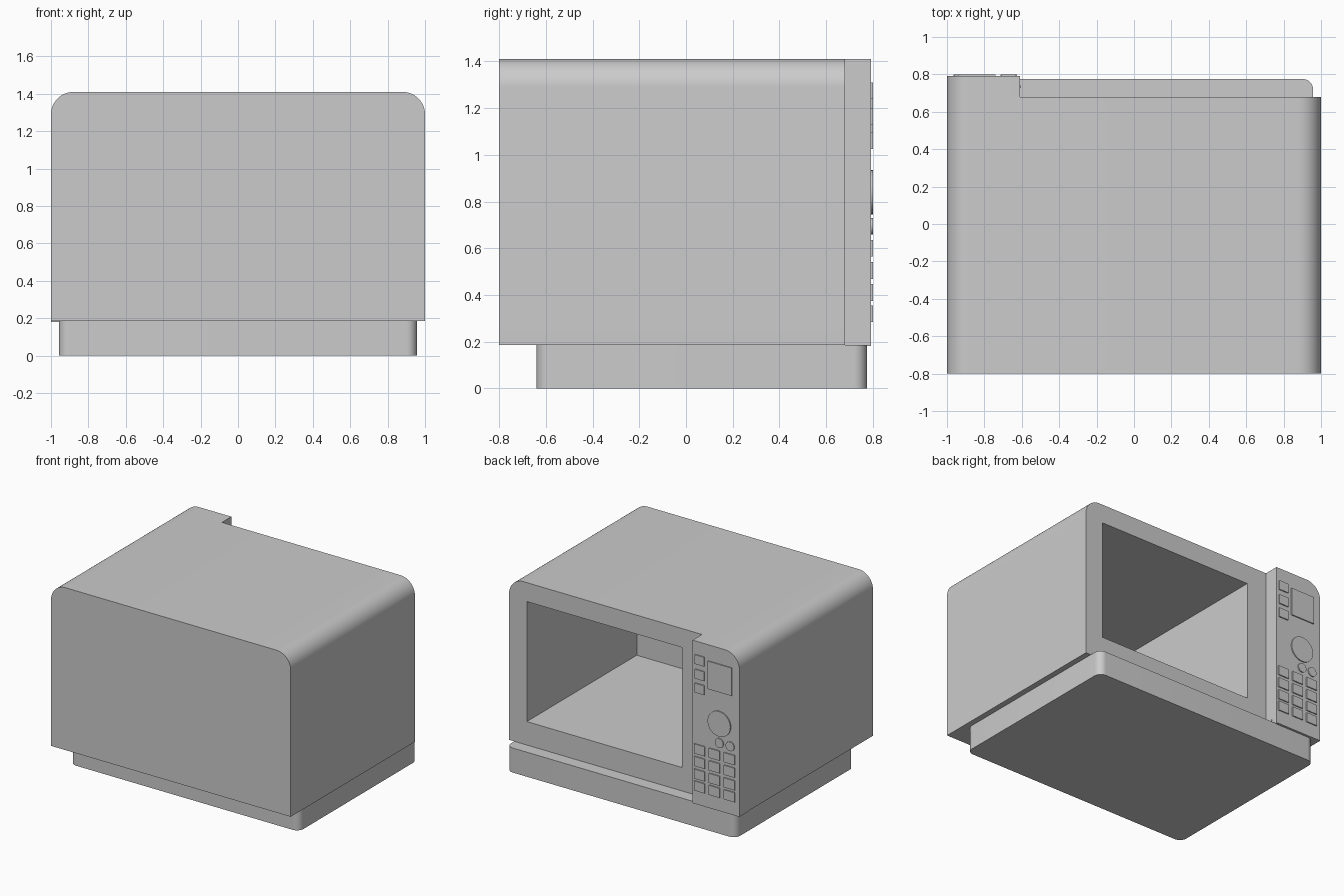
import bpy, bmesh, math
from mathutils import Matrix, Vector

if "Cube" in bpy.data.objects:
    bpy.data.objects.remove(bpy.data.objects["Cube"], do_unlink=True)

grey = bpy.data.materials.new("light_grey")
grey.use_nodes = True
grey.diffuse_color = (0.6, 0.6, 0.6, 1)
grey.node_tree.nodes["Principled BSDF"].inputs["Base Color"].default_value = (0.6, 0.6, 0.6, 1)


def finish(name, bm, smooth=True):
    mesh = bpy.data.meshes.new(name)
    bm.to_mesh(mesh)
    bm.free()
    mesh.materials.append(grey)
    ob = bpy.data.objects.new(name, mesh)
    bpy.context.collection.objects.link(ob)
    if smooth:
        shade(ob)
    return ob


def shade(ob):
    bpy.ops.object.select_all(action='DESELECT')
    ob.select_set(True)
    bpy.context.view_layer.objects.active = ob
    bpy.ops.object.shade_smooth_by_angle(angle=math.radians(30))


def box(name, lo, hi, radius=0, pick=None, smooth=True):
    """Box between two corners; edges chosen by pick(midpoint, direction) are rounded."""
    lo, hi = Vector(lo), Vector(hi)
    bm = bmesh.new()
    bmesh.ops.create_cube(bm, size=1)
    for v in bm.verts:
        v.co = Vector((v.co[i] + 0.5) * (hi[i] - lo[i]) + lo[i] for i in range(3))
    if radius:
        edges = [e for e in bm.edges
                 if pick((e.verts[0].co + e.verts[1].co) / 2,
                         (e.verts[1].co - e.verts[0].co).normalized())]
        bmesh.ops.bevel(bm, geom=edges, offset=radius, segments=12,
                        profile=0.5, affect='EDGES')
    return finish(name, bm, smooth)


def disc(name, centre, radius, depth, axis):
    bm = bmesh.new()
    turn = Vector((0, 0, 1)).rotation_difference(Vector(axis)).to_matrix().to_4x4()
    bmesh.ops.create_cone(bm, cap_ends=True, segments=32, radius1=radius,
                          radius2=radius, depth=depth,
                          matrix=Matrix.Translation(centre) @ turn)
    return finish(name, bm)


# Housing with rounded upper side edges and an open cooking cavity
housing = box("housing", (-1, -0.8, 0.185), (1, 0.68, 1.41), 0.12,
              lambda m, d: abs(d.y) > 0.9 and m.z > 1)
cutter = box("cavity_cutter", (-0.443, -0.63, 0.362), (0.852, 0.9, 1.267), smooth=False)
cutter.hide_render = True
cut = housing.modifiers.new("cavity", 'BOOLEAN')
cut.operation, cut.solver, cut.object = 'DIFFERENCE', 'EXACT', cutter
bpy.ops.object.select_all(action='DESELECT')
housing.select_set(True)
bpy.context.view_layer.objects.active = housing
bpy.ops.object.modifier_apply(modifier=cut.name)
bpy.data.objects.remove(cutter, do_unlink=True)
shade(housing)

# Base plinth with rounded vertical corners
box("base", (-0.957, -0.64, 0), (0.957, 0.775, 0.185), 0.055,
    lambda m, d: abs(d.z) > 0.9)

# Control panel, rounded on its outer upper corner
FACE = 0.792
box("control_panel", (-1, 0.68, 0.181), (-0.61, FACE, 1.41), 0.12,
    lambda m, d: abs(d.y) > 0.9 and m.z > 1 and m.x < -0.9)


def plate(name, x, z, w, h):
    box(name, (x - w / 2, FACE - 0.001, z - h / 2), (x + w / 2, 0.8, z + h / 2))


# Display and the small keys beside it
plate("display", -0.84, 1.185, 0.2, 0.21)
for z in (1.275, 1.165, 1.06):
    plate("side_key", -0.67, z, 0.08, 0.07)

# Dial and round keys
disc("dial", (-0.835, 0.7955, 0.84), 0.095, 0.009, (0, 1, 0))
for x in (-0.835, -0.925):
    disc("round_key", (x, 0.7955, 0.695), 0.035, 0.009, (0, 1, 0))

# Keypad
for x in (-0.67, -0.795, -0.92):
    for z in (0.6, 0.505, 0.41, 0.32):
        plate("keypad_key", x, z, 0.09, 0.072)

# Hinge pin on the inner side of the panel
disc("hinge_pin", (-0.609, 0.735, 0.222), 0.008, 0.006, (1, 0, 0))
